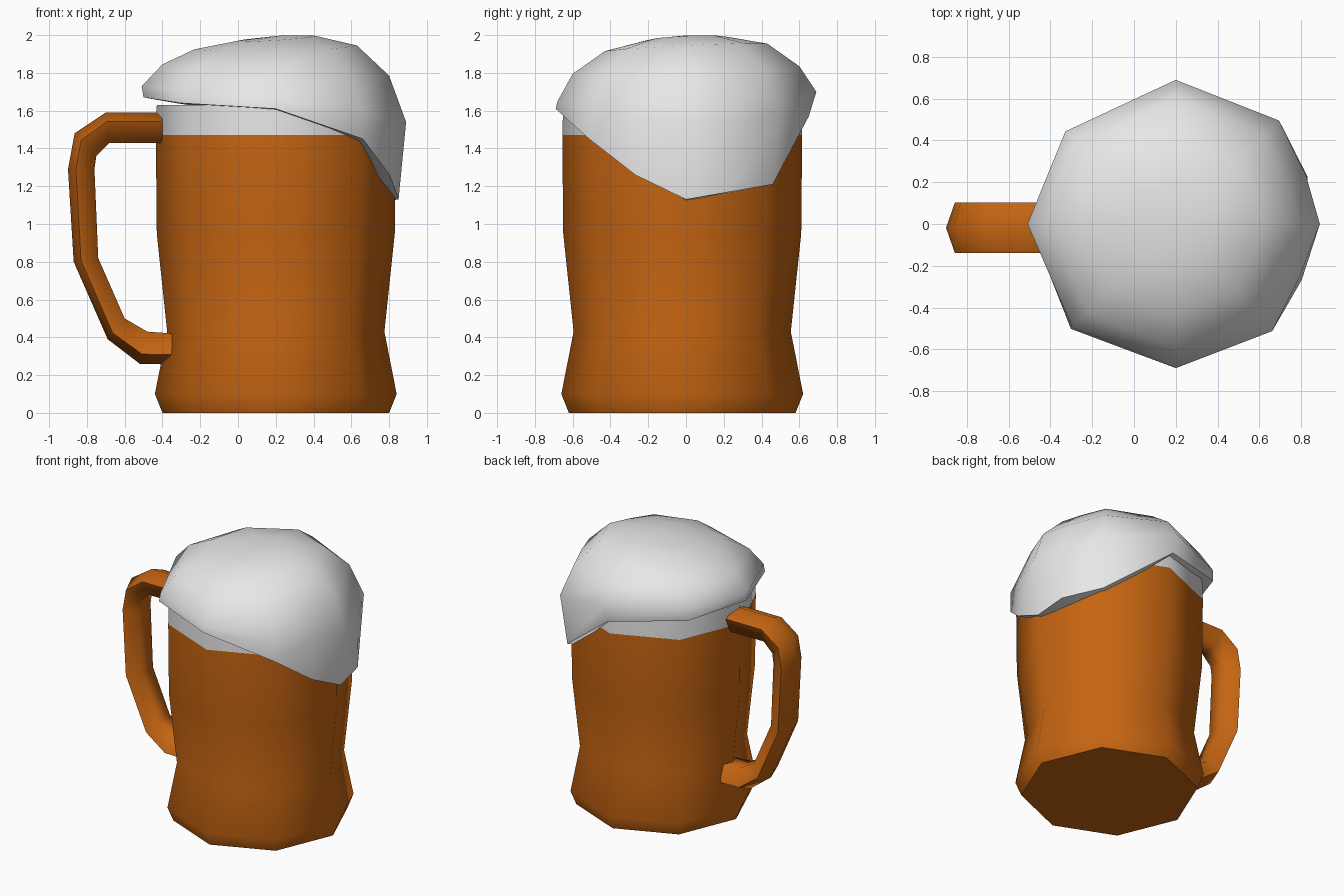
import bpy, bmesh, math
from math import cos, sin, radians

if "Cube" in bpy.data.objects:
    bpy.data.objects.remove(bpy.data.objects["Cube"])


def material(name, rgb):
    m = bpy.data.materials.new(name)
    m.diffuse_color = (*rgb, 1)
    m.use_nodes = True
    m.node_tree.nodes["Principled BSDF"].inputs["Base Color"].default_value = m.diffuse_color
    return m


AMBER = material("amber", (0.56, 0.13, 0.006))
WHITE = material("foam white", (0.8, 0.8, 0.8))


def loft(name, rings, mats, angle, white_above=None, apex=None):
    """Skin a stack of equal-length closed rings, capping both ends."""
    bm = bmesh.new()
    vs = [[bm.verts.new(p) for p in ring] for ring in rings]
    n = len(vs[0])
    for a, b in zip(vs, vs[1:]):
        for i in range(n):
            j = (i + 1) % n
            bm.faces.new((a[i], a[j], b[j], b[i]))
    bm.faces.new(vs[0][::-1])
    if apex:
        tip = bm.verts.new(apex)
        for i in range(n):
            bm.faces.new((vs[-1][i], vs[-1][(i + 1) % n], tip))
    else:
        bm.faces.new(vs[-1])
    bmesh.ops.recalc_face_normals(bm, faces=bm.faces)
    if white_above is not None:
        for f in bm.faces:
            f.material_index = int(f.calc_center_median().z > white_above)
    me = bpy.data.meshes.new(name)
    bm.to_mesh(me)
    bm.free()
    for m in mats:
        me.materials.append(m)
    ob = bpy.data.objects.new(name, me)
    bpy.context.collection.objects.link(ob)
    bpy.ops.object.select_all(action='DESELECT')
    ob.select_set(True)
    bpy.context.view_layer.objects.active = ob
    bpy.ops.object.shade_smooth_by_angle(angle=radians(angle))
    return ob


CX = 0.2

# Mug body: eight-sided, waisted, with a white band of foam at the top
profile = [(0.60, 0), (0.64, 0.10), (0.575, 0.43), (0.63, 0.95),
           (0.635, 1.47), (0.63, 1.63)]
loft("mug_body",
     [[(CX + r * cos(radians(45 * k)), -0.02 + r * sin(radians(45 * k)), z)
       for k in range(8)] for r, z in profile],
     [AMBER, WHITE], 50, white_above=1.47)

# Foam: lopsided cap whose rim drips down on the right
# columns: angle, rim radius, rim height, shoulder radius, shoulder height
columns = [
    (-48, 0.69, 1.44, 0.69, 1.60), (-24, 0.66, 1.25, 0.645, 1.55),
    (0, 0.65, 1.12, 0.69, 1.54), (20, 0.67, 1.16, 0.665, 1.53),
    (45, 0.65, 1.20, 0.70, 1.58), (90, 0.65, 1.56, 0.69, 1.70),
    (140, 0.69, 1.63, 0.69, 1.72), (180, 0.70, 1.66, 0.71, 1.73),
    (225, 0.71, 1.63, 0.70, 1.70), (270, 0.69, 1.60, 0.68, 1.65)]


def at(deg, r, z):
    return (CX + r * cos(radians(deg)), r * sin(radians(deg)), z)


rings = [[at(a, 0.57, z0 + 0.0) for a, r0, z0, r1, z1 in columns],
         [at(a, r0, z0 + 0.01) for a, r0, z0, r1, z1 in columns],
         [at(a, r1, z1) for a, r0, z0, r1, z1 in columns]]
for r, z, tx, ty in [(0.60, 1.815, -0.03, 0.02), (0.43, 1.935, 0.01, 0.02),
                     (0.21, 1.982, 0.014, 0.01)]:
    rings.append([at(a, r * (0.94 if a in (-24, 20) else 1),
                     z + tx * cos(radians(a)) + ty * sin(radians(a)))
                  for a, *_ in columns])
loft("foam", rings, [WHITE], 60, apex=(CX + 0.03, 0, 1.998))

# Handle: five-sided bar between an outer and an inner outline
outer = [(-0.40, 1.59), (-0.70, 1.59), (-0.865, 1.48), (-0.90, 1.29),
         (-0.87, 0.80), (-0.69, 0.39), (-0.52, 0.26), (-0.36, 0.26)]
inner = [(-0.40, 1.43), (-0.68, 1.43), (-0.75, 1.36), (-0.76, 1.29),
         (-0.74, 0.82), (-0.60, 0.50), (-0.48, 0.43), (-0.34, 0.42)]
section = [(0, 0), (0.3, 0.12), (1, 0.07), (1, -0.07), (0.3, -0.12)]
loft("handle",
     [[(o[0] + (i[0] - o[0]) * t, -0.018 + y, o[1] + (i[1] - o[1]) * t)
       for t, y in section] for o, i in zip(outer, inner)],
     [AMBER], 80)
